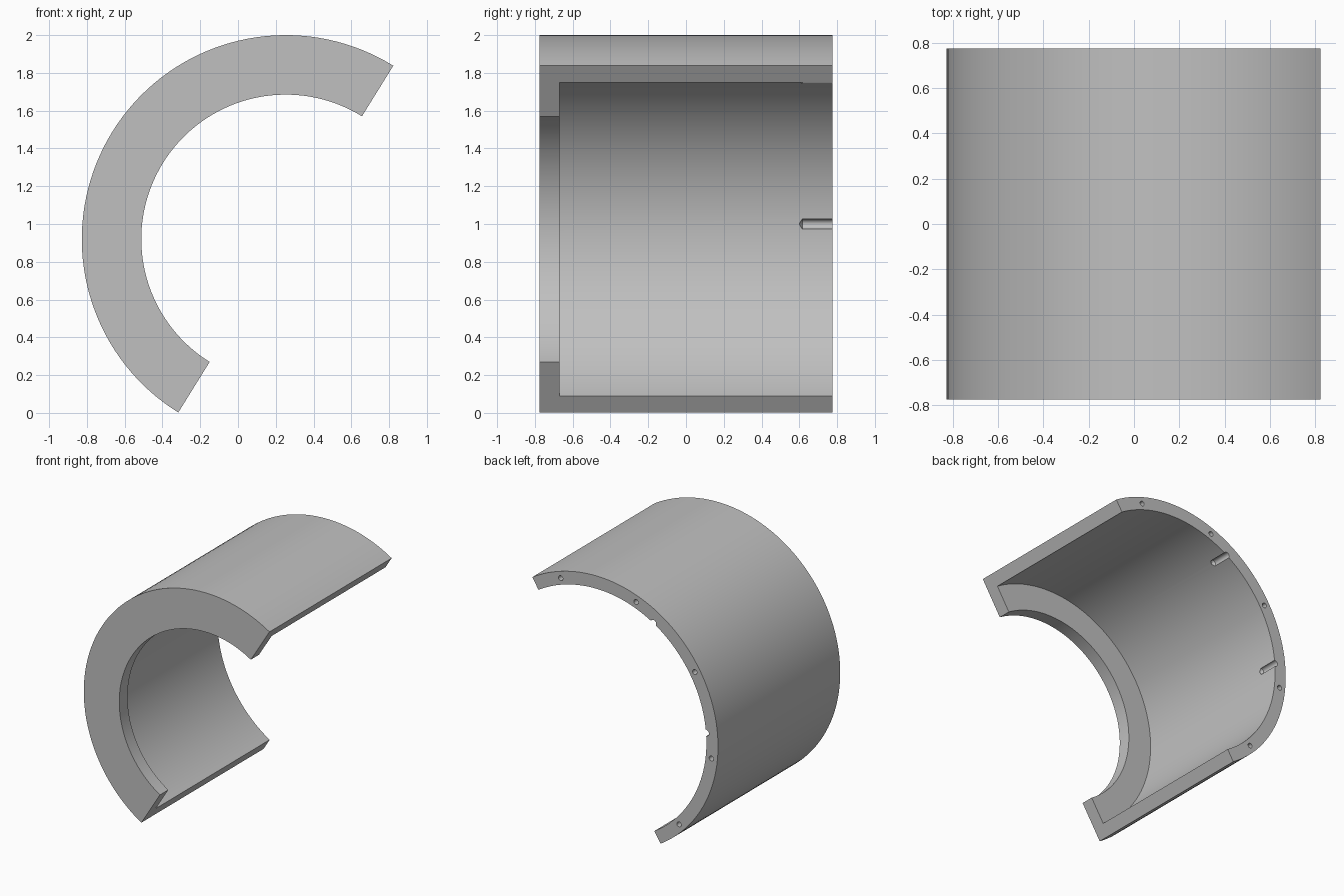
import bpy, bmesh
from math import radians, cos, sin, pi

cube = bpy.data.objects.get("Cube")
if cube:
    bpy.data.objects.remove(cube, do_unlink=True)

CX, CZ = 0.253, 0.92        # axis of the half ring
START = radians(58.2)       # angle of the upper cut face
MIDDLE = START + pi / 2
BACK = 0.775

grey = bpy.data.materials.new("plain grey")
grey.use_nodes = True
colour = (0.53, 0.53, 0.53, 1)
grey.diffuse_color = colour
grey.node_tree.nodes["Principled BSDF"].inputs["Base Color"].default_value = colour


def ring_point(radius, y, angle):
    return (CX + radius * cos(angle), y, CZ + radius * sin(angle))


def finish(bm, name):
    bmesh.ops.recalc_face_normals(bm, faces=bm.faces)
    mesh = bpy.data.meshes.new(name)
    bm.to_mesh(mesh)
    bm.free()
    mesh.materials.append(grey)
    obj = bpy.data.objects.new(name, mesh)
    bpy.context.collection.objects.link(obj)
    return obj


def loft(bm, loops):
    """Skin matching closed loops and cap both ends."""
    rows = [[bm.verts.new(p) for p in loop] for loop in loops]
    n = len(rows[0])
    for a, b in zip(rows, rows[1:]):
        for i in range(n):
            j = (i + 1) % n
            bm.faces.new((a[i], a[j], b[j], b[i]))
    bm.faces.new(rows[0])
    bm.faces.new(rows[-1])


# Half shell with an inward flange at the front
profile = [(1.08, -BACK), (1.08, BACK), (0.977, BACK),
           (0.977, -0.67), (0.765, -0.67), (0.765, -BACK)]
SEGMENTS = 72
bm = bmesh.new()
loft(bm, [[ring_point(r, y, START + pi * k / SEGMENTS) for r, y in profile]
          for k in range(SEGMENTS + 1)])
shell = finish(bm, "half_shell")

# Drills with conical tips: screw holes in the rim, pin grooves in the bore
bm = bmesh.new()


def drill(offset, ring_radius, radius, depth):
    cx, _, cz = ring_point(ring_radius, 0, MIDDLE + radians(offset))
    floor = BACK - depth
    steps = [(floor, radius * 0.1), (floor + radius * 0.6, radius), (BACK + 0.1, radius)]
    loft(bm, [[(cx + r * cos(t * pi / 10), y, cz + r * sin(t * pi / 10))
               for t in range(20)] for y, r in steps])


for k in range(-2, 3):
    drill(38.1 * k, 1.027, 0.02, 0.17)
for side in (-1, 1):
    drill(27.1 * side, 0.977, 0.026, 0.175)
cutter = finish(bm, "drill_cutter")
cutter.hide_render = True

# Cut the holes, then discard the cutter
cut = shell.modifiers.new("drilled holes", "BOOLEAN")
cut.operation = "DIFFERENCE"
cut.solver = "EXACT"
cut.object = cutter
bpy.ops.object.select_all(action="DESELECT")
shell.select_set(True)
bpy.context.view_layer.objects.active = shell
bpy.ops.object.modifier_apply(modifier=cut.name)
bpy.data.objects.remove(cutter, do_unlink=True)
bpy.ops.object.shade_smooth_by_angle(angle=radians(25))
